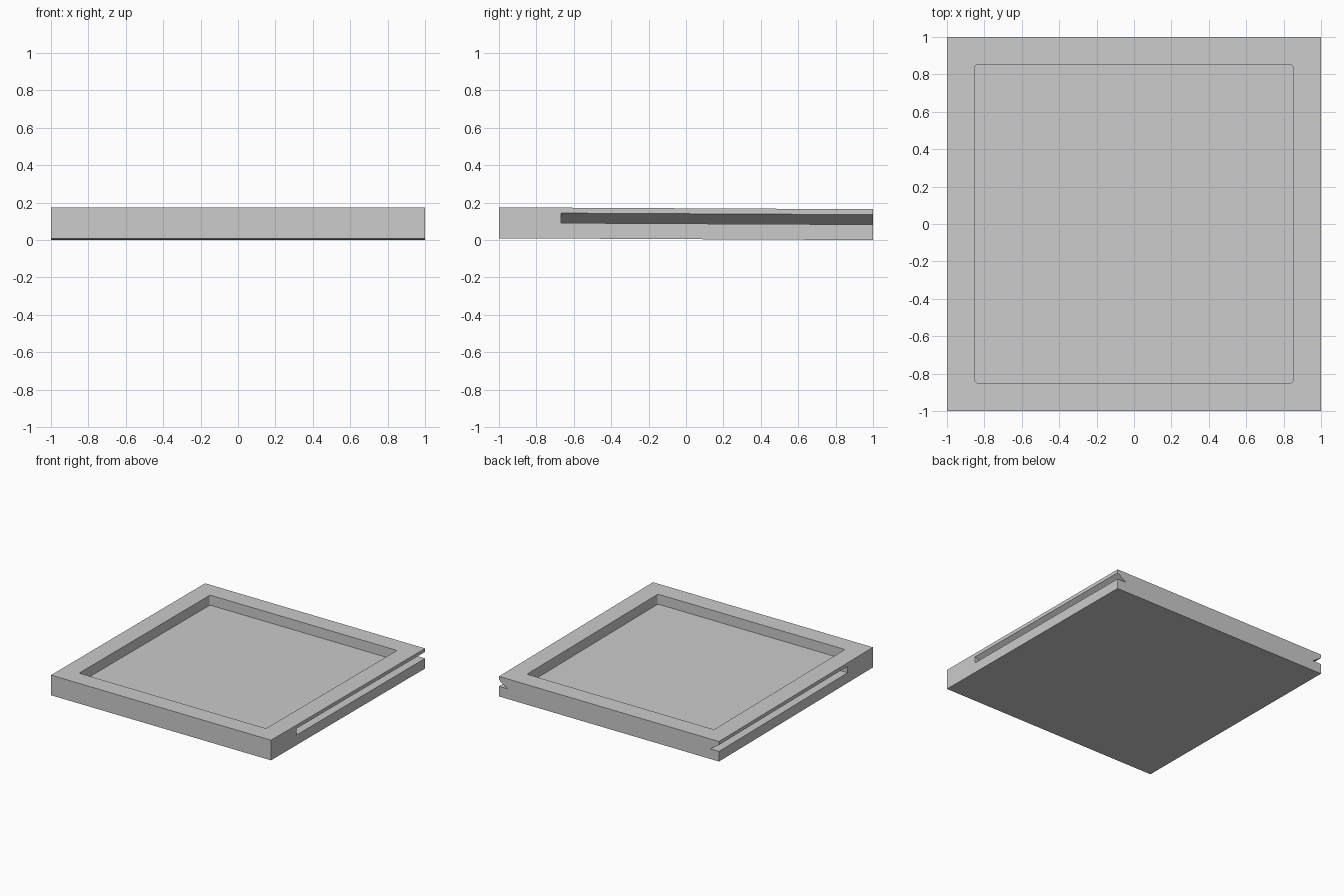
import bpy, bmesh

THICK = 0.165     # slab thickness
FLOOR = 0.083     # height of the tray floor and of the groove floor
LIP = 0.136       # top of the groove mouth
TILT = 0.0049     # slight lean towards the back

cube = bpy.data.objects.get("Cube")
if cube:
    bpy.data.objects.remove(cube, do_unlink=True)

grey = bpy.data.materials.new("light_grey")
grey.use_nodes = True
colour = (0.6, 0.6, 0.6, 1)
grey.diffuse_color = colour
grey.node_tree.nodes["Principled BSDF"].inputs["Base Color"].default_value = colour


def prism(name, outline, direction, round_radius=0):
    """Extrude a flat outline along a direction into a closed solid."""
    bm = bmesh.new()
    face = bm.faces.new([bm.verts.new(p) for p in outline])
    new = bmesh.ops.extrude_face_region(bm, geom=[face])["geom"]
    bmesh.ops.translate(bm, vec=direction,
                        verts=[v for v in new if isinstance(v, bmesh.types.BMVert)])
    if round_radius:
        upright = [e for e in bm.edges
                   if abs(e.verts[0].co.z - e.verts[1].co.z) > 0.01]
        bmesh.ops.bevel(bm, geom=upright, offset=round_radius, segments=3,
                        profile=0.5, affect='EDGES')
    bmesh.ops.recalc_face_normals(bm, faces=bm.faces)
    mesh = bpy.data.meshes.new(name)
    bm.to_mesh(mesh)
    bm.free()
    mesh.materials.append(grey)
    obj = bpy.data.objects.new(name, mesh)
    bpy.context.collection.objects.link(obj)
    return obj


def square(half, z):
    return [(-half, -half, z), (half, -half, z), (half, half, z), (-half, half, z)]


# Square slab
tray = prism("tray", square(1, 0), (0, 0, THICK))

# Shallow recess in the top
cutters = [prism("recess_cutter", square(0.85, FLOOR), (0, 0, 0.2), 0.012)]

# Wedge-shaped side grooves, stopped at the front and open at the back
slope = (LIP - FLOOR) / 0.08
for side, label in ((1, "left"), (-1, "right")):
    outline = [(side * 0.92, -0.67, FLOOR),
               (side * 1.02, -0.67, FLOOR),
               (side * 1.02, -0.67, FLOOR + slope * 0.1)]
    cutters.append(prism(label + "_groove_cutter", outline, (0, 1.8, 0)))

# Cut the parts out and remove the cutters
bpy.context.view_layer.objects.active = tray
for cutter in cutters:
    cutter.hide_render = True
    cut = tray.modifiers.new(cutter.name, 'BOOLEAN')
    cut.object = cutter
    cut.operation = 'DIFFERENCE'
    cut.solver = 'EXACT'
    bpy.ops.object.modifier_apply(modifier=cut.name)
    bpy.data.objects.remove(cutter, do_unlink=True)

# Lean the tray so its back edge rests on the ground
tray.rotation_euler.x = -TILT
tray.location.z = TILT
